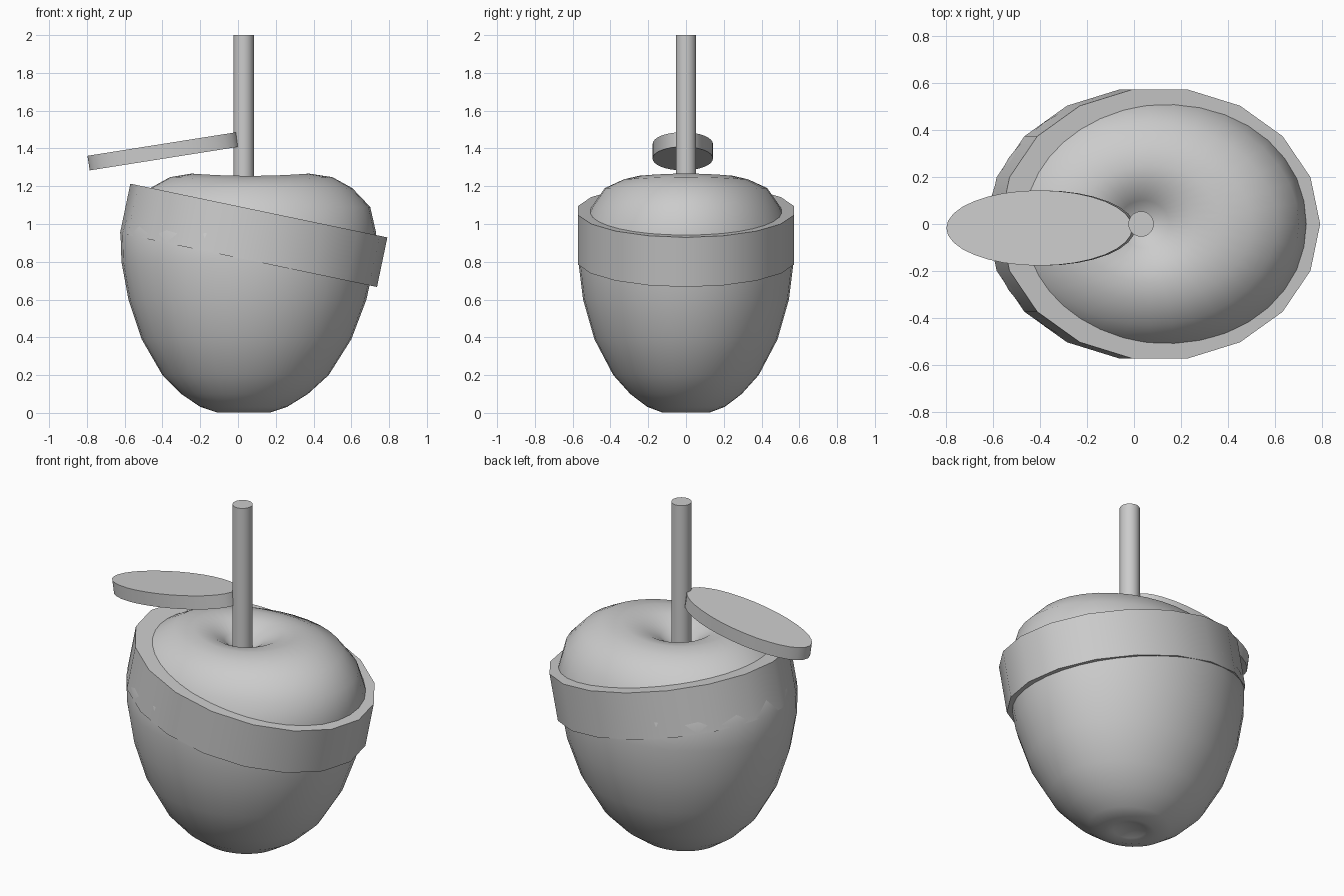
import bpy, bmesh, math

if "Cube" in bpy.data.objects:
    bpy.data.objects.remove(bpy.data.objects["Cube"])


def smooth(ob, deg=35):
    bpy.ops.object.select_all(action='DESELECT')
    ob.select_set(True)
    bpy.context.view_layer.objects.active = ob
    bpy.ops.object.shade_smooth_by_angle(angle=math.radians(deg))


def disc(name, sides, size, loc, tilt=0.0):
    """Elliptical prism: size = (half x, half y, height), tilted about y."""
    bpy.ops.mesh.primitive_cylinder_add(vertices=sides, radius=1, depth=1, location=loc)
    ob = bpy.context.object
    ob.name = name
    # turn so that a corner sits on the x axis
    for v in ob.data.vertices:
        x, y, z = v.co
        v.co = (y * size[0], -x * size[1], z * size[2])
    ob.rotation_euler = (0, math.radians(tilt), 0)
    smooth(ob)
    return ob


# fruit body: stacked ellipses (half x, half y, centre x, z), dimpled at both ends
ROWS = [
    (0.05, 0.05, 0.03, 0.025), (0.09, 0.085, 0.03, 0.012), (0.14, 0.125, 0.03, 0.002),
    (0.23, 0.205, 0.03, 0.032), (0.335, 0.295, 0.035, 0.10), (0.44, 0.385, 0.04, 0.20),
    (0.555, 0.485, 0.045, 0.39), (0.63, 0.545, 0.05, 0.60), (0.67, 0.57, 0.053, 0.80),
    (0.677, 0.565, 0.055, 0.95), (0.64, 0.50, 0.06, 1.09), (0.535, 0.43, 0.07, 1.19),
    (0.43, 0.33, 0.07, 1.248), (0.31, 0.25, 0.065, 1.267), (0.20, 0.17, 0.055, 1.252),
    (0.11, 0.10, 0.04, 1.20), (0.05, 0.045, 0.03, 1.15),
]
SEG = 36
bm = bmesh.new()
rings = []
for rx, ry, cx, z in ROWS:
    ring = []
    for i in range(SEG):
        a = 2 * math.pi * i / SEG
        sag = 0.012 * math.sin(a) ** 2 if z > 1.22 else 0
        ring.append(bm.verts.new((cx + rx * math.cos(a), ry * math.sin(a), z - sag)))
    rings.append(ring)
for lo, hi in zip(rings, rings[1:]):
    for i in range(SEG):
        j = (i + 1) % SEG
        bm.faces.new((lo[i], lo[j], hi[j], hi[i]))
bm.faces.new(rings[0][::-1])
bm.faces.new(rings[-1])
bmesh.ops.recalc_face_normals(bm, faces=bm.faces)
me = bpy.data.meshes.new("fruit_body")
bm.to_mesh(me)
bm.free()
body = bpy.data.objects.new("fruit_body", me)
bpy.context.collection.objects.link(body)
smooth(body, 60)

# tilted band round the shoulder
disc("band", 18, (0.695, 0.58, 0.268), (0.083, 0, 0.94), 11.8)

# stem
disc("stem", 32, (0.054, 0.054, 0.90), (0.03, 0, 1.55))

# leaf
disc("leaf", 32, (0.40, 0.16, 0.078), (-0.396, -0.017, 1.385), -9)
